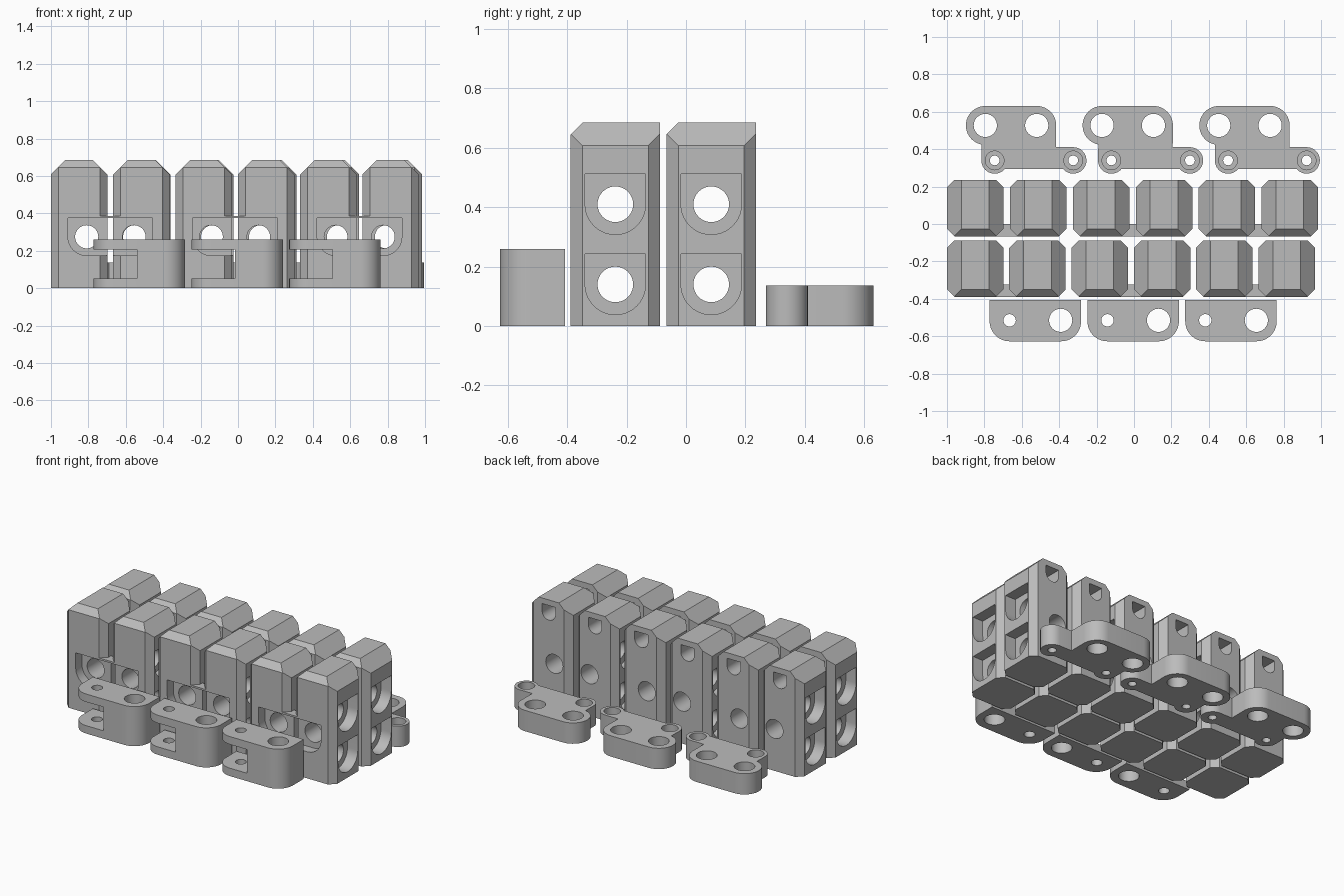
import bpy, bmesh, math
from mathutils import Vector

if "Cube" in bpy.data.objects:
    bpy.data.objects.remove(bpy.data.objects["Cube"])

GREY = (0.5, 0.5, 0.5, 1)
grey = bpy.data.materials.new("plain grey")
grey.use_nodes = True
grey.diffuse_color = GREY
grey.node_tree.nodes["Principled BSDF"].inputs["Base Color"].default_value = GREY


def arc(cx, cy, r, start, end, steps=16):
    angles = [math.radians(start + (end - start) * i / steps) for i in range(steps + 1)]
    return [(cx + r * math.cos(a), cy + r * math.sin(a)) for a in angles]


def circle(cx, cy, r):
    return arc(cx, cy, r, 0, 360, 40)[:-1]


def u_shape(cx, cy, r):
    """Half circle below, square corners on top."""
    return arc(cx, cy, r, 180, 360, 20) + [(cx + r, cy + r), (cx - r, cy + r)]


def rect(x0, x1, y0, y1):
    return [(x0, y0), (x1, y0), (x1, y1), (x0, y1)]


def prism(name, outline, low, high, axis="z"):
    place = {"x": lambda u, v, w: (w, u, v),
             "y": lambda u, v, w: (u, w, v),
             "z": lambda u, v, w: (u, v, w)}[axis]
    bm = bmesh.new()
    rings = [[bm.verts.new(place(u, v, w)) for u, v in outline] for w in (low, high)]
    bm.faces.new(rings[0])
    bm.faces.new(rings[1])
    n = len(outline)
    for i in range(n):
        j = (i + 1) % n
        bm.faces.new((rings[0][i], rings[0][j], rings[1][j], rings[1][i]))
    bmesh.ops.recalc_face_normals(bm, faces=bm.faces)
    mesh = bpy.data.meshes.new(name)
    bm.to_mesh(mesh)
    bm.free()
    mesh.materials.append(grey)
    obj = bpy.data.objects.new(name, mesh)
    bpy.context.collection.objects.link(obj)
    return obj


def slice_off(obj, point, normal):
    """Remove everything on the normal side of a plane and cap the cut."""
    bm = bmesh.new()
    bm.from_mesh(obj.data)
    cut = bmesh.ops.bisect_plane(bm, geom=bm.verts[:] + bm.edges[:] + bm.faces[:],
                                 plane_co=point, plane_no=Vector(normal).normalized(),
                                 clear_outer=True)
    edges = [e for e in cut["geom_cut"] if isinstance(e, bmesh.types.BMEdge)]
    bmesh.ops.edgeloop_fill(bm, edges=edges)
    bmesh.ops.recalc_face_normals(bm, faces=bm.faces)
    bm.to_mesh(obj.data)
    bm.free()


def carve(obj, cutters):
    """Subtract the cutters, then return the finished mesh and discard helpers."""
    for c in cutters:
        c.hide_render = True
        mod = obj.modifiers.new("cut", "BOOLEAN")
        mod.operation, mod.solver, mod.object = "DIFFERENCE", "EXACT", c
    graph = bpy.context.evaluated_depsgraph_get()
    mesh = bpy.data.meshes.new_from_object(obj.evaluated_get(graph))
    mesh.shade_smooth()
    mesh.set_sharp_from_angle(angle=math.radians(30))
    for o in cutters + [obj]:
        bpy.data.objects.remove(o)
    return mesh


def put(name, mesh, location):
    obj = bpy.data.objects.new(name, mesh)
    obj.location = location
    bpy.context.collection.objects.link(obj)


# Chamfered block; hand is the side (+1 or -1) that carries the round pockets
H, C, TOP, SLOPE = 0.151, 0.04, 0.685, 0.077


def block_mesh(hand):
    plan = [(-H, C - H), (C - H, -H), (H - C, -H), (H, C - H),
            (H, H - C), (H - C, H), (C - H, H), (-H, H - C)]
    body = prism("block", plan, 0, TOP)
    for s in (-1, 1):
        slice_off(body, (s * H, 0, TOP - SLOPE), (s, 0, 1))
    slice_off(body, (0, -H, TOP - C), (0, -1, 1))
    cutters = []
    # cross holes with side pockets
    for z in (0.14, 0.41):
        cutters.append(prism("hole", circle(0, z, 0.06), -0.3, 0.3, "x"))
        ends = sorted((hand * 0.076, hand * 0.3))
        cutters.append(prism("pocket", u_shape(0, z, 0.102), *ends, "x"))
    # front hole, with a pocket that runs out on the inner side
    hx = -hand * 0.04
    cutters.append(prism("hole", circle(hx, 0.275, 0.062), -0.3, 0.3, "y"))
    cutters.append(prism("pocket", u_shape(hx, 0.275, 0.1), -0.3, 0.065 - H, "y"))
    run = sorted((hx, -hand * 0.3))
    cutters.append(prism("pocket", rect(*run, 0.175, 0.375), -0.3, 0.065 - H, "y"))
    # blind socket near the top of the back
    cutters.append(prism("socket", u_shape(0, 0.6, 0.048), -0.02, 0.3, "y"))
    return carve(body, cutters)


blocks = {hand: block_mesh(hand) for hand in (-1, 1)}
for row, y, pitch in (("front", -0.238, 0.333), ("back", 0.085, 0.3365)):
    for i in range(6):
        x = -0.849 + i * pitch
        put(f"{row}_block_{i + 1}", blocks[1 if i % 2 else -1], (x, y, 0))
        # thin roof joining each pair over the shared pocket
        if i % 2 == 0:
            mid, gap = x + pitch / 2, pitch / 2 - H
            roof = [(mid - gap - C, y - H), (mid + gap + C, y - H),
                    (mid + gap, y - H + C), (mid + gap, y - H + 0.065),
                    (mid - gap, y - H + 0.065), (mid - gap, y - H + C)]
            prism(f"{row}_pocket_roof_{i // 2 + 1}", roof, 0.375, 0.387)

# Front forked links
outline = (arc(-0.665, -0.52, 0.107, 180, 270) + arc(-0.39, -0.52, 0.107, 270, 360)
           + [(-0.283, -0.407), (-0.772, -0.407)])
fork = carve(prism("fork", outline, 0, 0.26), [
    prism("slot", rect(-0.9, -0.54, 0.052, 0.208), -0.8, -0.2, "y"),
    prism("pin_hole", circle(-0.665, -0.515, 0.033), -0.1, 0.4),
    prism("axle_hole", circle(-0.392, -0.515, 0.062), -0.1, 0.4)])
for i in range(3):
    put(f"forked_link_{i + 1}", fork, (i * 0.523, 0, 0))

# Back flat links with two screw ears
EARS, AXLES = (-0.745, -0.325), (-0.795, -0.52)
outline = (arc(EARS[0], 0.34, 0.071, 180, 321) + arc(EARS[1], 0.34, 0.071, 219, 450)
           + [(-0.417, 0.411)] + arc(AXLES[1], 0.527, 0.104, 0, 90)
           + arc(AXLES[0], 0.527, 0.104, 90, 259))
plate = prism("plate", outline, 0, 0.137)
holes = [prism("axle_hole", circle(x, 0.527, 0.062), -0.1, 0.3) for x in AXLES]
for x in EARS:
    holes.append(prism("screw_hole", circle(x, 0.34, 0.026), -0.1, 0.3))
    holes.append(prism("screw_recess", circle(x, 0.34, 0.05), 0.08, 0.3))
plate = carve(plate, holes)
for i in range(3):
    put(f"flat_link_{i + 1}", plate, (i * 0.624, 0, 0))
